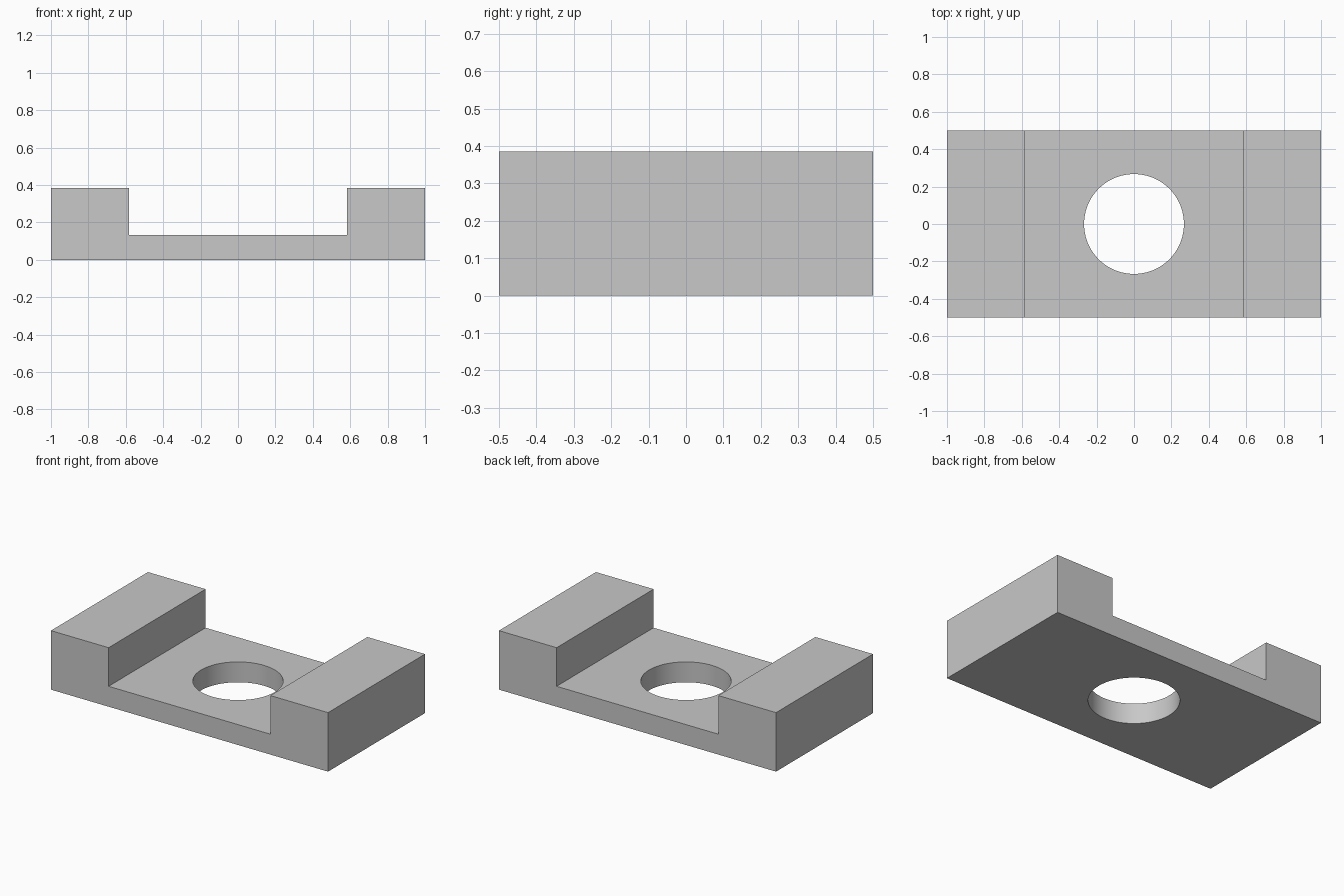
import bpy
import bmesh
import math

# Main dimensions
HALF_LENGTH, HALF_DEPTH = 1.0, 0.5
BLOCK_TOP, FLOOR_TOP = 0.385, 0.133
CHANNEL_HALF = 0.584
HOLE_RADIUS = 0.267

default_cube = bpy.data.objects.get("Cube")
if default_cube:
    bpy.data.objects.remove(default_cube, do_unlink=True)


def make_material(name, rgb):
    colour = (*rgb, 1.0)
    material = bpy.data.materials.new(name)
    material.use_nodes = True
    material.diffuse_color = colour
    shader = next(n for n in material.node_tree.nodes if n.type == 'BSDF_PRINCIPLED')
    shader.inputs["Base Color"].default_value = colour
    return material


def extrude_profile(name, profile, half_depth):
    """Extrude an x-z outline along y, centred on y = 0."""
    bm = bmesh.new()
    face = bm.faces.new([bm.verts.new((x, -half_depth, z)) for x, z in profile])
    result = bmesh.ops.extrude_face_region(bm, geom=[face])
    moved = [v for v in result["geom"] if isinstance(v, bmesh.types.BMVert)]
    bmesh.ops.translate(bm, verts=moved, vec=(0, 2 * half_depth, 0))
    bmesh.ops.recalc_face_normals(bm, faces=bm.faces)
    mesh = bpy.data.meshes.new(name)
    bm.to_mesh(mesh)
    bm.free()
    obj = bpy.data.objects.new(name, mesh)
    bpy.context.collection.objects.link(obj)
    return obj


# Bracket body: thin floor with a raised block at each end
right_half = [(HALF_LENGTH, 0), (HALF_LENGTH, BLOCK_TOP),
              (CHANNEL_HALF, BLOCK_TOP), (CHANNEL_HALF, FLOOR_TOP)]
left_half = [(-x, z) for x, z in reversed(right_half)]
bracket = extrude_profile("channel_bracket", right_half + left_half, HALF_DEPTH)
bracket.data.materials.append(make_material("light grey", (0.58, 0.58, 0.58)))

# Round through hole in the floor
bpy.ops.mesh.primitive_cylinder_add(vertices=96, radius=HOLE_RADIUS, depth=1.0)
cutter = bpy.context.object
cutter.name = "hole_cutter"
cutter.hide_render = True
cutter.data.materials.append(bracket.data.materials[0])

bpy.ops.object.select_all(action='DESELECT')
bracket.select_set(True)
bpy.context.view_layer.objects.active = bracket
hole = bracket.modifiers.new("through_hole", 'BOOLEAN')
hole.operation = 'DIFFERENCE'
hole.solver = 'EXACT'
hole.object = cutter
bpy.ops.object.modifier_apply(modifier=hole.name)
bpy.data.objects.remove(cutter, do_unlink=True)

# Smooth hole wall, crisp edges elsewhere
bpy.ops.object.shade_smooth_by_angle(angle=math.radians(30))
